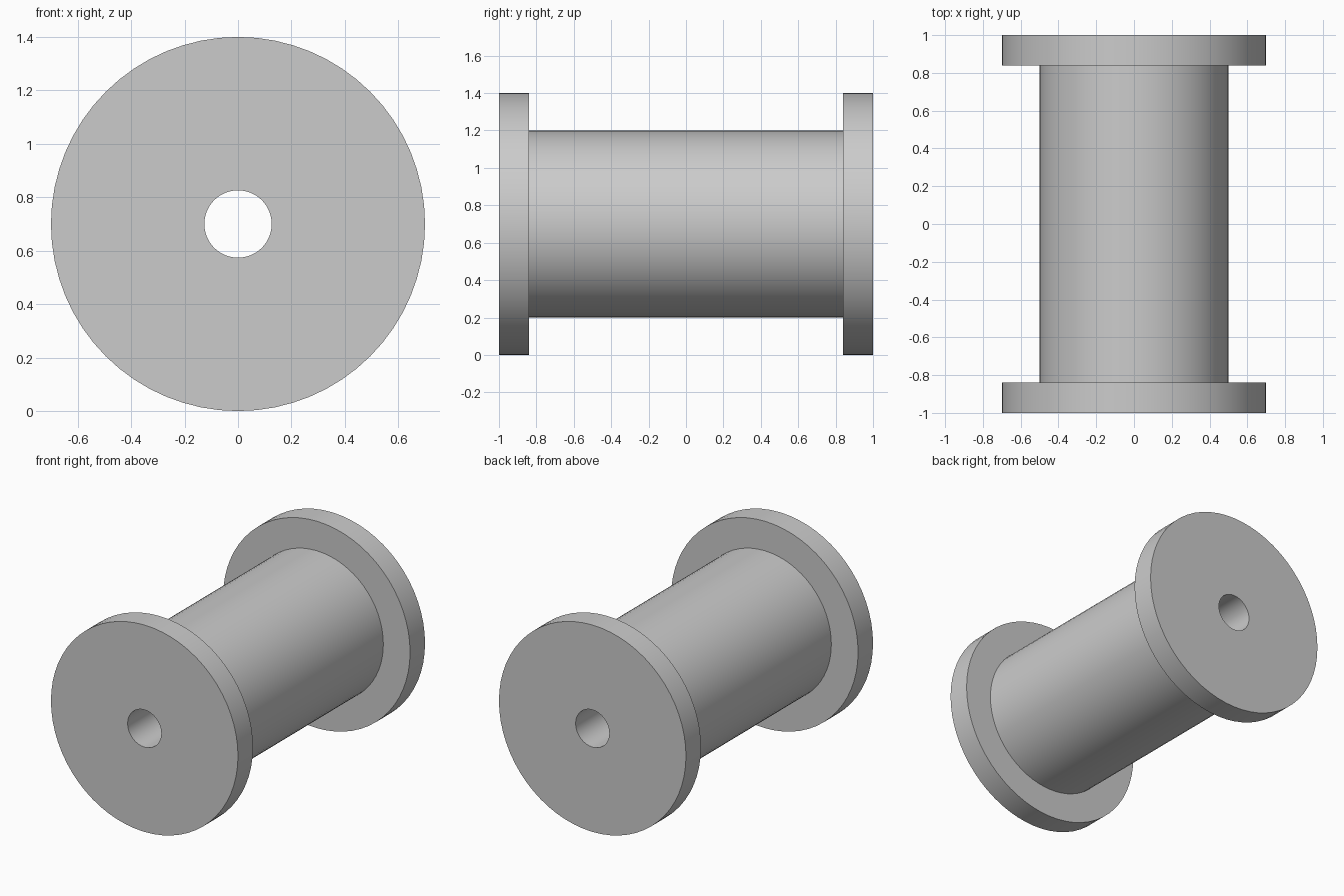
import bpy, bmesh
from math import sin, cos, pi, radians

if "Cube" in bpy.data.objects:
    bpy.data.objects.remove(bpy.data.objects["Cube"])

SIDES = 64
AXIS_Z = 0.7
FLANGE_R, CORE_R, BORE_R = 0.7, 0.5, 0.126
END_Y, INNER_Y = 1.0, 0.84

# Half profile (radius, y), mirrored to close the loop around the bore
half = [(BORE_R, END_Y), (FLANGE_R, END_Y), (FLANGE_R, INNER_Y), (CORE_R, INNER_Y)]
profile = half + [(r, -y) for r, y in reversed(half)]

# Spool: two flanges, core and through bore turned around the y axis
bm = bmesh.new()
rings = []
for r, y in profile:
    rings.append([bm.verts.new((r * sin(2 * pi * i / SIDES), y,
                                AXIS_Z + r * cos(2 * pi * i / SIDES)))
                  for i in range(SIDES)])
for k, ring in enumerate(rings):
    nxt = rings[(k + 1) % len(rings)]
    for i in range(SIDES):
        j = (i + 1) % SIDES
        bm.faces.new((ring[i], ring[j], nxt[j], nxt[i]))
bmesh.ops.recalc_face_normals(bm, faces=bm.faces[:])

mesh = bpy.data.meshes.new("spool")
bm.to_mesh(mesh)
bm.free()
spool = bpy.data.objects.new("spool", mesh)
bpy.context.collection.objects.link(spool)

# Smooth round walls, sharp rims
bpy.context.view_layer.objects.active = spool
spool.select_set(True)
bpy.ops.object.shade_smooth_by_angle(angle=radians(30))
